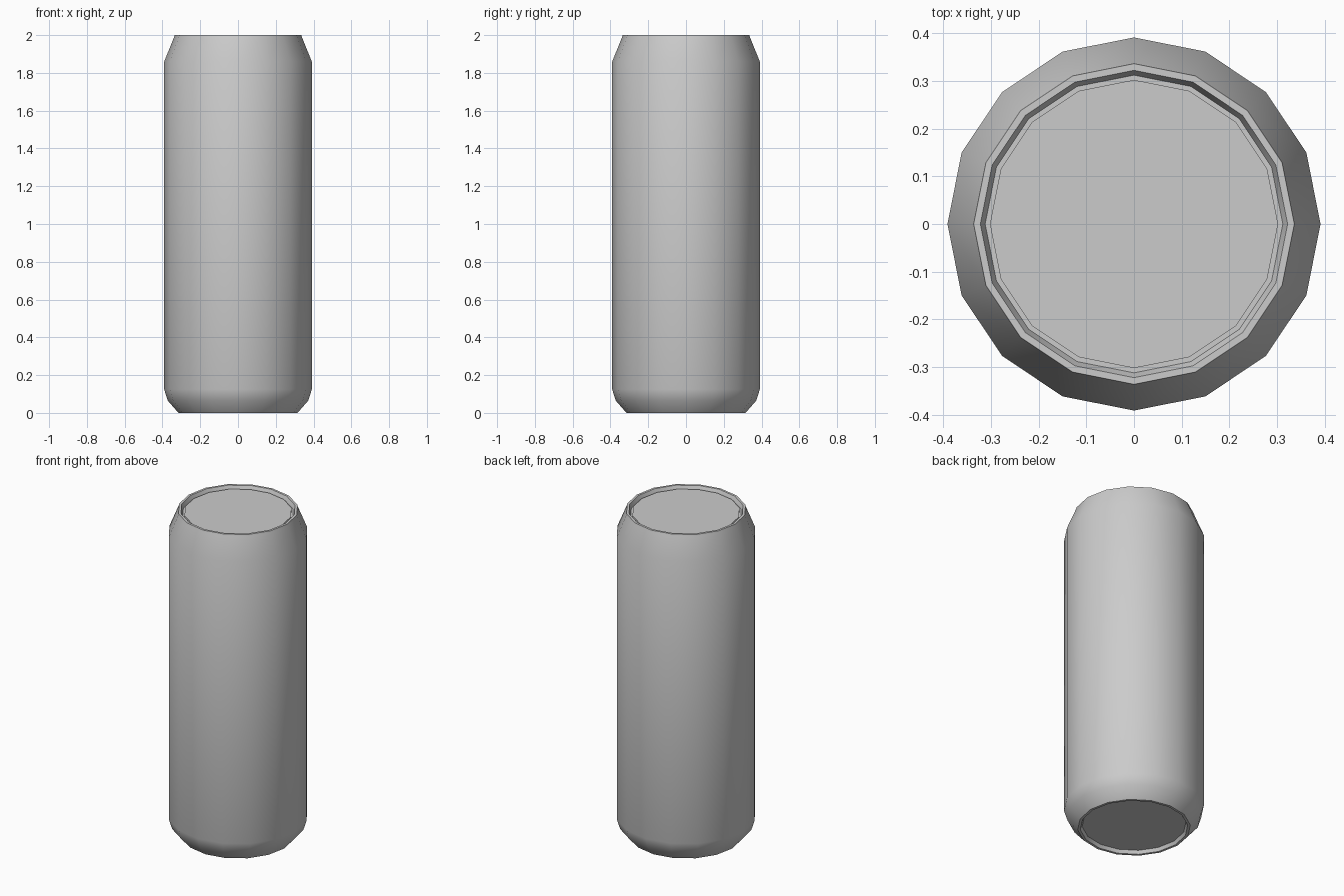
import bpy, bmesh, math

if "Cube" in bpy.data.objects:
    bpy.data.objects.remove(bpy.data.objects["Cube"])

SIDES = 16

def lathe(name, profile):
    """Spin a radius/height profile round z and cap both ends."""
    bm = bmesh.new()
    rings = []
    for r, z in profile:
        rings.append([bm.verts.new((r * math.cos(2 * math.pi * i / SIDES),
                                    r * math.sin(2 * math.pi * i / SIDES), z))
                      for i in range(SIDES)])
    for a, b in zip(rings, rings[1:]):
        for i in range(SIDES):
            j = (i + 1) % SIDES
            bm.faces.new((a[i], a[j], b[j], b[i]))
    bm.faces.new(rings[0][::-1])
    bm.faces.new(rings[-1])
    bmesh.ops.recalc_face_normals(bm, faces=bm.faces)
    mesh = bpy.data.meshes.new(name)
    bm.to_mesh(mesh)
    bm.free()
    obj = bpy.data.objects.new(name, mesh)
    bpy.context.collection.objects.link(obj)
    bpy.context.view_layer.objects.active = obj
    obj.select_set(True)
    bpy.ops.object.shade_smooth_by_angle(angle=math.radians(30))
    obj.select_set(False)
    return obj

# Drinks can: recessed base, tapered foot, straight wall, neck, rim, sunken lid
lathe("can_body", [
    (0.290, 0.020), (0.300, 0.000), (0.315, 0.000),
    (0.372, 0.065), (0.391, 0.125),
    (0.391, 1.860), (0.338, 1.990), (0.336, 2.000),
    (0.322, 2.000), (0.312, 1.975), (0.302, 1.975), (0.302, 1.985),
])
